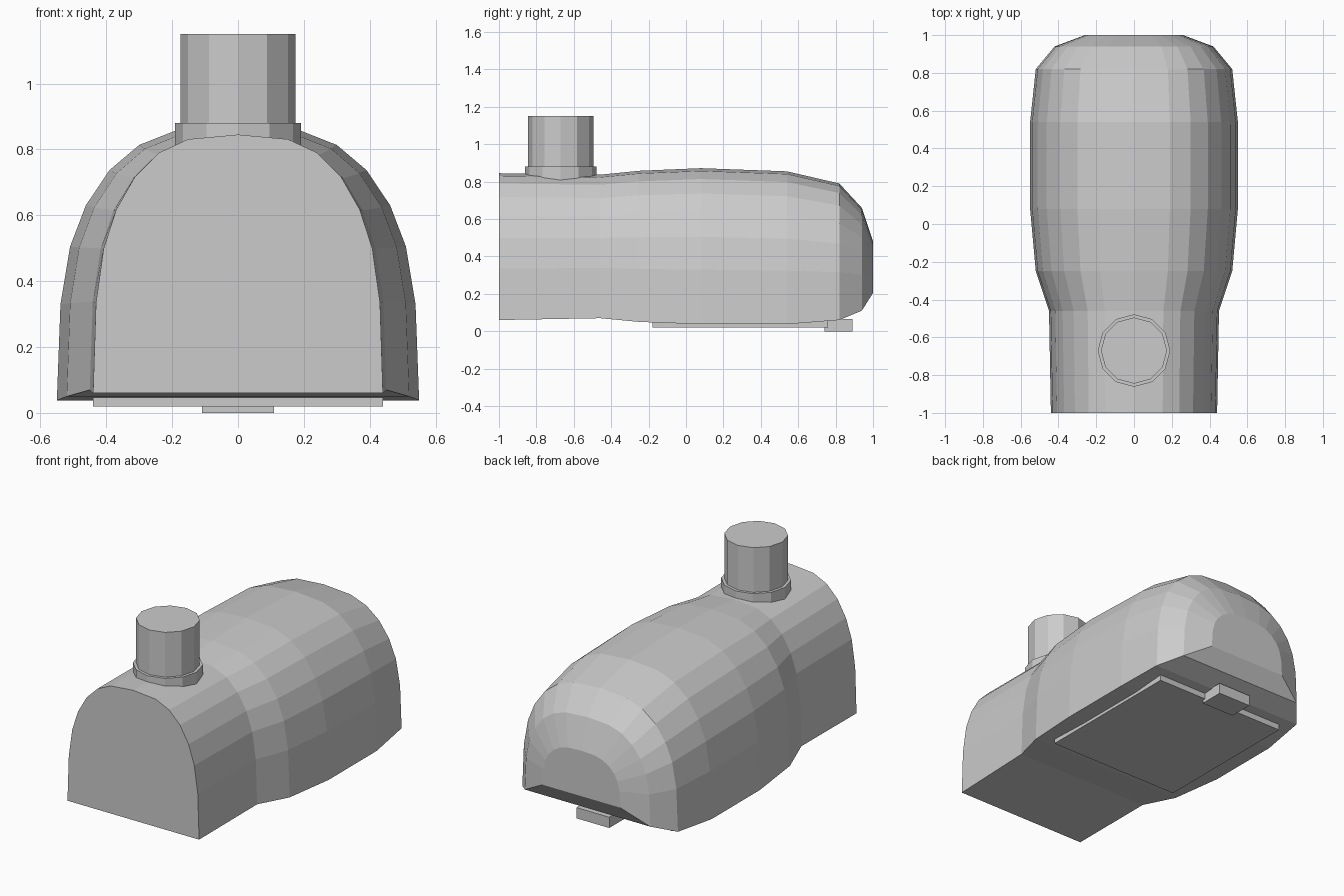
import bpy, bmesh

if "Cube" in bpy.data.objects:
    bpy.data.objects.remove(bpy.data.objects["Cube"])

grey = bpy.data.materials.new("plain grey")
grey.diffuse_color = (0.6, 0.6, 0.6, 1)
grey.use_nodes = True
grey.node_tree.nodes["Principled BSDF"].inputs["Base Color"].default_value = grey.diffuse_color


def finish(bm, name):
    bmesh.ops.recalc_face_normals(bm, faces=bm.faces)
    mesh = bpy.data.meshes.new(name)
    bm.to_mesh(mesh)
    bm.free()
    mesh.materials.append(grey)
    obj = bpy.data.objects.new(name, mesh)
    bpy.context.collection.objects.link(obj)
    return obj


def box(name, x, y0, y1, z0, z1):
    bm = bmesh.new()
    bmesh.ops.create_cube(bm, size=1)
    for v in bm.verts:
        v.co = (v.co.x * 2 * x, y1 if v.co.y > 0 else y0, z1 if v.co.z > 0 else z0)
    return finish(bm, name)


def cylinder(name, radius, y, z0, z1):
    bm = bmesh.new()
    bmesh.ops.create_cone(bm, cap_ends=True, segments=12,
                          radius1=radius, radius2=radius, depth=z1 - z0)
    bmesh.ops.translate(bm, verts=bm.verts, vec=(0, y, (z0 + z1) / 2))
    return finish(bm, name)


# Body: one arch profile lofted through sections along y
half = [(1, 0), (.98, .35), (.927, .56), (.84, .71), (.71, .838),
        (.545, .93), (.345, .982), (0, 1)]
arch = half + [(-x, z) for x, z in reversed(half[:-1])]
# y, half width, bottom, top
sections = [(-1, .44, .06, .845), (-.46, .45, .07, .837), (-.25, .52, .05, .858),
            (.08, .55, .038, .872), (.54, .55, .038, .855), (.82, .52, .06, .79),
            (.94, .42, .11, .66), (1, .26, .205, .48)]
bm = bmesh.new()
rings = [[bm.verts.new((x * w, y, lo + z * (hi - lo))) for x, z in arch]
         for y, w, lo, hi in sections]
for a, b in zip(rings, rings[1:]):
    for i in range(len(arch)):
        j = (i + 1) % len(arch)
        bm.faces.new((a[i], a[j], b[j], b[i]))
bm.faces.new(rings[0])
bm.faces.new(rings[-1])
finish(bm, "body")

# Round stem and its collar on top
cylinder("stem", .175, -.67, .78, 1.15)
cylinder("stem_collar", .192, -.67, .78, .88)

# Underside panel and its catch
box("bottom_panel", .44, -.18, .76, .02, .06)
box("panel_catch", .11, .74, .89, 0, .065)
